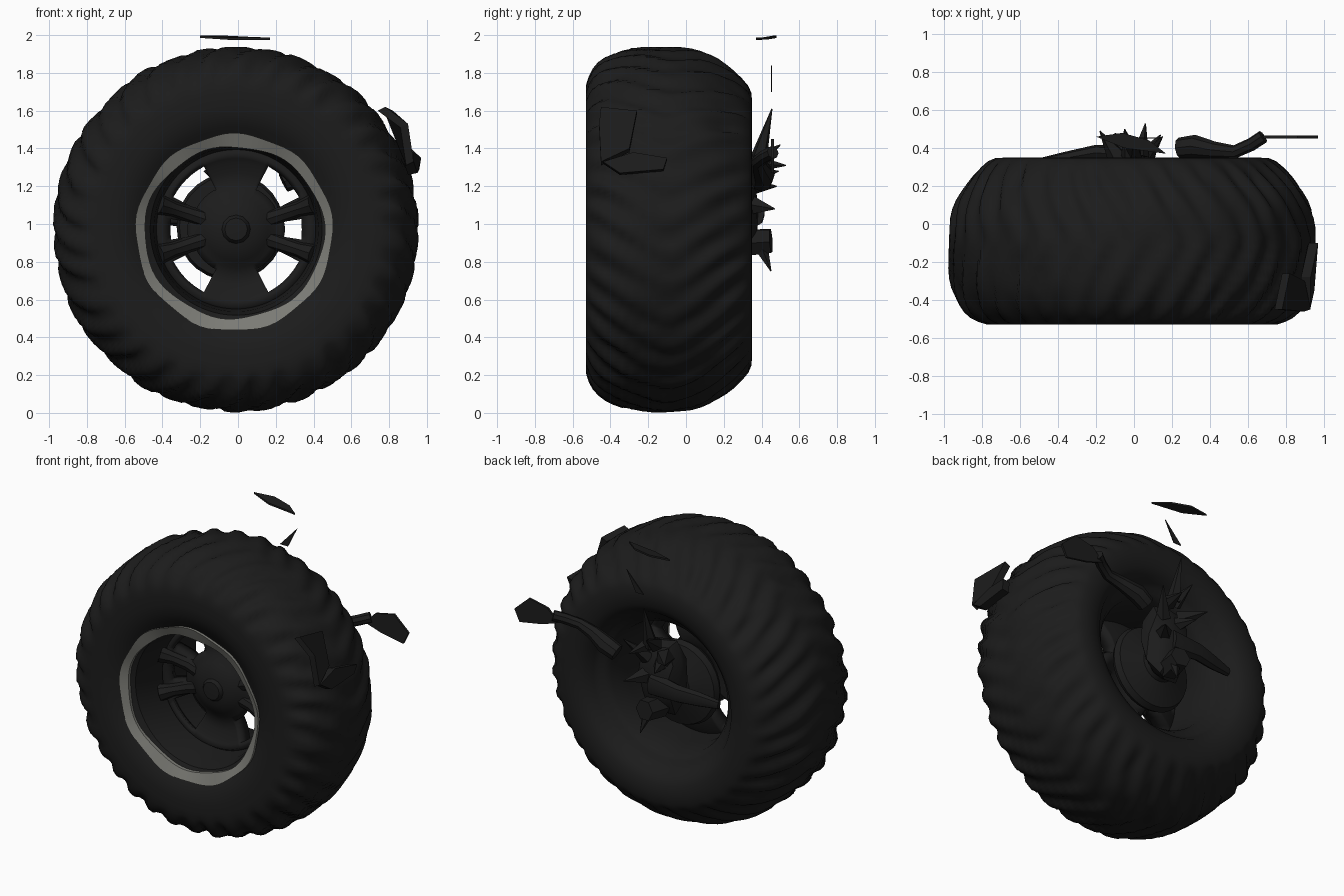
import bpy, bmesh, math, random
from mathutils import Vector, noise

if "Cube" in bpy.data.objects:
    bpy.data.objects.remove(bpy.data.objects["Cube"])

random.seed(4)
CX, CZ = -0.01, 0.972          # wheel axis runs along y through here


def material(name, col):
    m = bpy.data.materials.new(name)
    m.diffuse_color = (*col, 1)
    m.use_nodes = True
    m.node_tree.nodes["Principled BSDF"].inputs["Base Color"].default_value = m.diffuse_color
    return m


RUBBER = material("dark rubber", (0.0115, 0.0115, 0.0115))
GREY = material("grey rim", (0.20, 0.20, 0.18))


def finish(bm, name, mat, angle=40):
    bmesh.ops.recalc_face_normals(bm, faces=bm.faces)
    me = bpy.data.meshes.new(name)
    bm.to_mesh(me)
    bm.free()
    ob = bpy.data.objects.new(name, me)
    bpy.context.collection.objects.link(ob)
    me.materials.append(mat)
    bpy.ops.object.select_all(action='DESELECT')
    ob.select_set(True)
    bpy.context.view_layer.objects.active = ob
    if angle:
        bpy.ops.object.shade_smooth_by_angle(angle=math.radians(angle))
    return ob


def lathe(name, profile, mat, seg=64, closed=True, offset=None, angle=40, centre=(CX, CZ), hole=None):
    """Spin (radius, y) points about the wheel axis; offset(theta, r, y) adds relief, hole(theta, r) omits faces."""
    bm = bmesh.new()
    rings = []
    for i in range(seg):
        t = 2 * math.pi * i / seg
        ring = []
        for r, y in profile:
            rr = r + (offset(t, r, y) if offset else 0)
            ring.append(bm.verts.new((centre[0] + rr * math.cos(t), y, centre[1] + rr * math.sin(t))))
        rings.append(ring)
    n = len(profile)
    for i in range(seg):
        a, b = rings[i], rings[(i + 1) % seg]
        for j in range(n if closed else n - 1):
            k = (j + 1) % n
            if hole and hole(360 * (i + 0.5) / seg, (profile[j][0] + profile[k][0]) / 2):
                continue
            bm.faces.new((a[j], a[k], b[k], b[j]))
    bmesh.ops.remove_doubles(bm, verts=bm.verts, dist=1e-5)
    return finish(bm, name, mat, angle)


def tube(name, pts, radii, sides=8, flat=1.0, angle=40):
    """Tapered tube along a path; flat squashes it in y."""
    bm = bmesh.new()
    rings = []
    for i, p in enumerate(pts):
        p = Vector(p)
        d = (Vector(pts[min(i + 1, len(pts) - 1)]) - Vector(pts[max(i - 1, 0)])).normalized()
        u = d.cross(Vector((0, 1, 0)))
        u = (u if u.length > 0.1 else Vector((1, 0, 0))).normalized()
        v = d.cross(u).normalized()
        rings.append([bm.verts.new(p + radii[i] * (u * math.cos(2 * math.pi * k / sides)
                      + v * flat * math.sin(2 * math.pi * k / sides))) for k in range(sides)])
    for a, b in zip(rings, rings[1:]):
        for k in range(sides):
            bm.faces.new((a[k], a[(k + 1) % sides], b[(k + 1) % sides], b[k]))
    bm.faces.new(rings[0])
    bm.faces.new(rings[-1])
    return finish(bm, name, RUBBER, angle)


def plate(name, pts, thick=(0, 0.012, 0)):
    """Thin flat-faced slab from an outline."""
    bm = bmesh.new()
    f = bm.faces.new([bm.verts.new(p) for p in pts])
    ext = bmesh.ops.extrude_face_region(bm, geom=[f])
    bmesh.ops.translate(bm, vec=thick, verts=[v for v in ext["geom"] if isinstance(v, bmesh.types.BMVert)])
    return finish(bm, name, RUBBER, 0)


# Tyre with worn, uneven chevron lugs on crown and shoulders
def lugs(t, r, y):
    fade = max(0, min(1, (r - 0.74) / 0.12))
    if not fade:
        return 0
    p = Vector((3 * math.cos(t), 3 * y, 3 * math.sin(t)))
    w = abs(y + 0.09) / 0.42
    phase = 34 * (t - 0.26 * w) + 1.3 * noise.noise(p)
    s = max(-1, min(1, 1.6 * math.sin(phase)))
    depth = (0.010 + 0.017 * min(1, w)) * (0.8 + 0.5 * noise.noise(p * 2.3))
    return fade * (depth * (s - 1) * 0.75 + 0.012 * noise.noise(p * 1.7 + Vector((5, 1, 2))))


outer = [(0.72, -0.53), (0.77, -0.528), (0.81, -0.515), (0.85, -0.495), (0.885, -0.465), (0.91, -0.43), (0.93, -0.385),
         (0.947, -0.34), (0.957, -0.29), (0.965, -0.23), (0.968, -0.17), (0.968, -0.12), (0.966, -0.07), (0.962, -0.02),
         (0.955, 0.03), (0.942, 0.08), (0.924, 0.125), (0.90, 0.17), (0.87, 0.215), (0.84, 0.255), (0.80, 0.297),
         (0.76, 0.33), (0.72, 0.347)]
inner = [(0.66, 0.35), (0.60, 0.342), (0.55, 0.315), (0.52, 0.27), (0.50, 0.24), (0.47, 0.23), (0.44, 0.19),
         (0.42, 0.05), (0.42, -0.18), (0.435, -0.35), (0.455, -0.44), (0.50, -0.465), (0.54, -0.495),
         (0.60, -0.522), (0.66, -0.53)]
lathe("tyre", outer + inner, RUBBER, 288, offset=lugs)


# Uneven grey lip around the front of the rim
def ragged(t, r, y):
    if r > 0.5:
        return 0.006 * math.sin(9 * t) - 0.001
    return 0.011 * math.cos(2 * t) - 0.003 + 0.006 * math.sin(7 * t + 1)


lathe("rim_lip", [(0.468, -0.478), (0.523, -0.505), (0.523, -0.485), (0.468, -0.455)], GREY, 72,
      offset=ragged, centre=(-0.02, 0.955))


# Dished wheel centre with six windows: four large diagonal ones and two small side ones
def window(deg, r):
    a = deg % 180
    a = min(a, 180 - a)                    # angle from horizontal, mirrored to every quadrant
    if a < 9:
        return 0.24 < r < 0.37
    return 27 < a < 62 and 0.21 < r < 0.405


dish = [(0.0, -0.25), (0.09, -0.245), (0.14, -0.215), (0.18, -0.185), (0.22, -0.17), (0.25, -0.165), (0.28, -0.165),
        (0.31, -0.17), (0.34, -0.18), (0.37, -0.19), (0.40, -0.205), (0.43, -0.225)]
wheel = lathe("wheel_centre", dish, RUBBER, 120, closed=False, hole=window)
mod = wheel.modifiers.new("thickness", 'SOLIDIFY')
mod.thickness = 0.10
mod.offset = 0
wheel.location.y = 0.04
lathe("hub_cap", [(0, -0.28), (0.06, -0.275), (0.08, -0.25), (0.085, -0.2)], RUBBER, 12, closed=False)

# Bulging spokes over the dish
for i, deg in enumerate((18, -18, 162, 198)):
    c, s = math.cos(math.radians(deg)), math.sin(math.radians(deg))
    tube("side_spoke_%d" % i, [(CX + r * c, y, CZ + r * s) for r, y in
         ((0.1, -0.17), (0.25, -0.17), (0.35, -0.20), (0.43, -0.24))], [0.05, 0.042, 0.04, 0.055])

# Brake disc and knuckle behind the wheel centre
lathe("brake_disc", [(0, 0.07), (0.27, 0.07), (0.285, 0.10), (0.27, 0.14), (0.12, 0.19), (0.10, 0.30), (0, 0.32)],
      RUBBER, 28, closed=False, centre=(-0.04, 0.985))
bm = bmesh.new()
bmesh.ops.create_icosphere(bm, subdivisions=2, radius=1)
for v in bm.verts:
    v.co *= random.uniform(0.85, 1.1)
    v.co = Vector((v.co.x * 0.16 - 0.02, v.co.y * 0.13 + 0.27, v.co.z * 0.27 + 1.08))
finish(bm, "knuckle", RUBBER, 30)

# Broken jagged shards on the knuckle
shards = [((0, 0.38, 1.33), (0.0, 0.455, 1.61), 0.05), ((0.03, 0.36, 1.32), (0.06, 0.53, 1.31), 0.05),
          ((-0.02, 0.36, 1.33), (-0.05, 0.50, 1.42), 0.05), ((-0.08, 0.34, 1.25), (-0.18, 0.49, 1.28), 0.06),
          ((0.05, 0.34, 1.1), (0.14, 0.47, 1.08), 0.06), ((-0.05, 0.34, 1.2), (-0.1, 0.48, 1.2), 0.05),
          ((0.0, 0.38, 0.92), (0.03, 0.45, 0.75), 0.05), ((0.05, 0.34, 1.22), (0.15, 0.46, 1.36), 0.05)]
for i, (a, b, r) in enumerate(shards):
    tube("shard_%d" % i, [a, b], [r, 0.003], 5, angle=0)
tube("broken_stub", [(-0.02, 0.30, 0.9), (0.0, 0.45, 0.91)], [0.08, 0.07], 6, angle=0)

# Suspension arms on the back
tube("lower_arm", [(0.0, 0.36, 1.06), (-0.2, 0.375, 1.05), (-0.34, 0.35, 1.04), (-0.48, 0.33, 1.03)],
     [0.08, 0.06, 0.05, 0.03], 8, 0.7)
tube("upper_arm", [(0.24, 0.40, 1.22), (0.32, 0.41, 1.26), (0.42, 0.39, 1.30), (0.53, 0.38, 1.33), (0.62, 0.42, 1.36),
                   (0.68, 0.46, 1.38)], [0.055, 0.06, 0.045, 0.035, 0.035, 0.035], 8)
plate("arm_blade", [(0.64, 0.45, 1.34), (0.76, 0.45, 1.30), (0.93, 0.45, 1.27), (0.97, 0.45, 1.35), (0.86, 0.45, 1.45),
                    (0.72, 0.45, 1.42)], (0, 0.015, 0))

# Torn flap standing off the tread on the right
plate("tread_flap_upper", [(0.78, -0.45, 1.62), (0.90, -0.46, 1.53), (0.93, -0.45, 1.33), (0.90, -0.30, 1.40),
                           (0.82, -0.26, 1.60)], (-0.04, 0, -0.02))
plate("tread_flap_lower", [(0.93, -0.44, 1.33), (0.95, -0.35, 1.27), (0.96, -0.12, 1.29), (0.97, -0.10, 1.35),
                           (0.93, -0.28, 1.38)], (-0.05, 0, -0.01))

# Loose fragments floating above the back
plate("loose_sliver", [(-0.20, 0.46, 1.985), (-0.05, 0.40, 1.975), (0.17, 0.37, 1.975), (0.08, 0.44, 1.978),
                       (-0.06, 0.48, 1.985)], (0, 0, 0.012))
plate("loose_shard", [(0.0, 0.45, 1.70), (0.06, 0.45, 1.70), (0.13, 0.45, 1.84)], (0, 0.006, 0))
